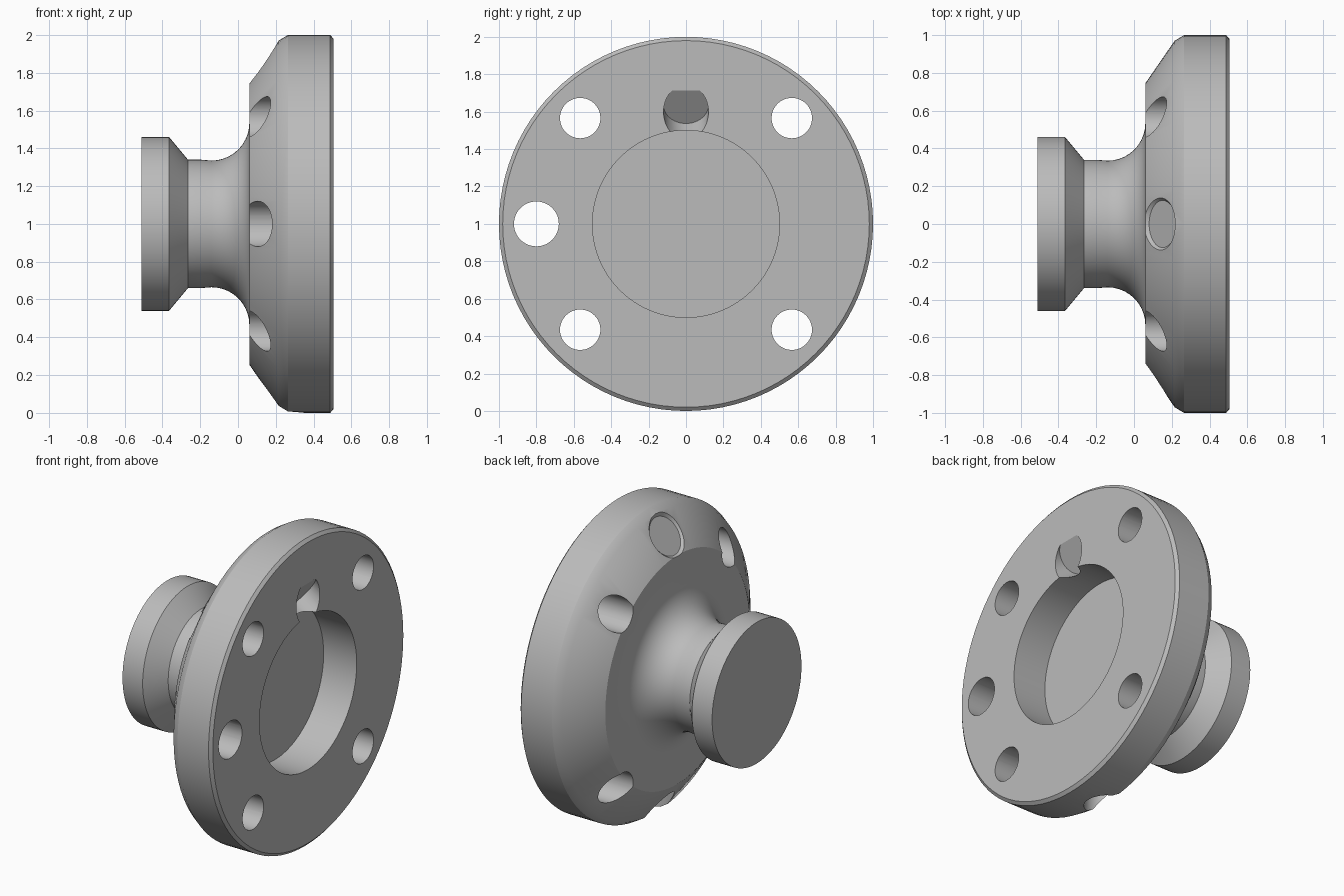
import bpy, bmesh, math
from mathutils import Vector, Matrix

if "Cube" in bpy.data.objects:
    bpy.data.objects.remove(bpy.data.objects["Cube"], do_unlink=True)

SEGMENTS = 96
AXIS_HEIGHT = 1.0

metal = bpy.data.materials.new("plain_grey")
metal.use_nodes = True
GREY = (0.5, 0.5, 0.5, 1)
metal.diffuse_color = GREY
metal.node_tree.nodes["Principled BSDF"].inputs["Base Color"].default_value = GREY


def make_object(name, bm):
    bmesh.ops.recalc_face_normals(bm, faces=bm.faces)
    mesh = bpy.data.meshes.new(name)
    bm.to_mesh(mesh)
    bm.free()
    mesh.materials.append(metal)
    obj = bpy.data.objects.new(name, mesh)
    bpy.context.collection.objects.link(obj)
    return obj


def lathe(name, profile):
    """Turn (x, radius) points about the horizontal axis, capping both ends."""
    bm = bmesh.new()
    rings = []
    for x, r in profile:
        angles = [math.tau * i / SEGMENTS for i in range(SEGMENTS)]
        rings.append([bm.verts.new((x, r * math.cos(a), AXIS_HEIGHT + r * math.sin(a)))
                      for a in angles])
    for a, b in zip(rings, rings[1:]):
        for i in range(SEGMENTS):
            j = (i + 1) % SEGMENTS
            bm.faces.new((a[i], a[j], b[j], b[i]))
    bm.faces.new(rings[0])
    bm.faces.new(rings[-1])
    return make_object(name, bm)


def cut(body, start, end, r_start, r_end=None):
    """Bore a round or tapered hole running from start to end."""
    start, end = Vector(start), Vector(end)
    run = end - start
    bm = bmesh.new()
    turn = run.to_track_quat('Z', 'Y').to_matrix().to_4x4()
    bmesh.ops.create_cone(bm, cap_ends=True, segments=48, radius1=r_start,
                          radius2=r_end or r_start, depth=run.length,
                          matrix=Matrix.Translation((start + end) / 2) @ turn)
    cutter = make_object("hole_cutter", bm)
    cutter.hide_render = True
    mod = body.modifiers.new("hole", 'BOOLEAN')
    mod.operation = 'DIFFERENCE'
    mod.solver = 'EXACT'
    mod.object = cutter
    bpy.context.view_layer.objects.active = body
    bpy.ops.object.modifier_apply(modifier=mod.name)
    bpy.data.objects.remove(cutter, do_unlink=True)


# Flange, neck and end knob with a shallow recess in the broad face
fillet = [(-0.14 + 0.2 * math.sin(a), 0.535 - 0.2 * math.cos(a))
          for a in [math.radians(d) for d in range(0, 91, 9)]]
profile = [(-0.51, 0.46), (-0.365, 0.46), (-0.265, 0.34), (-0.2, 0.34)]
profile += fillet
profile += [(0.06, 0.745), (0.215, 0.97), (0.265, 1), (0.488, 1),
            (0.505, 0.98), (0.505, 0.5), (0.267, 0.5)]
body = lathe("flanged_knob", profile)

# Through holes around the flange: four on the diagonals, one at the side
bolt_circle = 0.8
for degrees in (45, 135, 180, 225, 315):
    a = math.radians(degrees)
    y, z = bolt_circle * math.cos(a), AXIS_HEIGHT + bolt_circle * math.sin(a)
    cut(body, (-0.1, y, z), (0.7, y, z), 0.12 if degrees == 180 else 0.108)

# Slanted pocket beside the recess, with a shallow seat on the bevel behind it
seat = Vector((0.135, 0, AXIS_HEIGHT + 0.855))
inward = Vector((0.82, 0, -0.57)).normalized()
cut(body, seat + inward * 0.385, seat + inward * 0.75, 0.12)
cut(body, seat - inward * 0.02, seat + inward * 0.02, 0.165, 0.125)

# Blind radial hole under the rim
cut(body, (0.23, 0, -0.1), (0.23, 0, 0.25), 0.12)

bpy.ops.object.select_all(action='DESELECT')
body.select_set(True)
bpy.context.view_layer.objects.active = body
bpy.ops.object.shade_smooth_by_angle(angle=math.radians(28))
